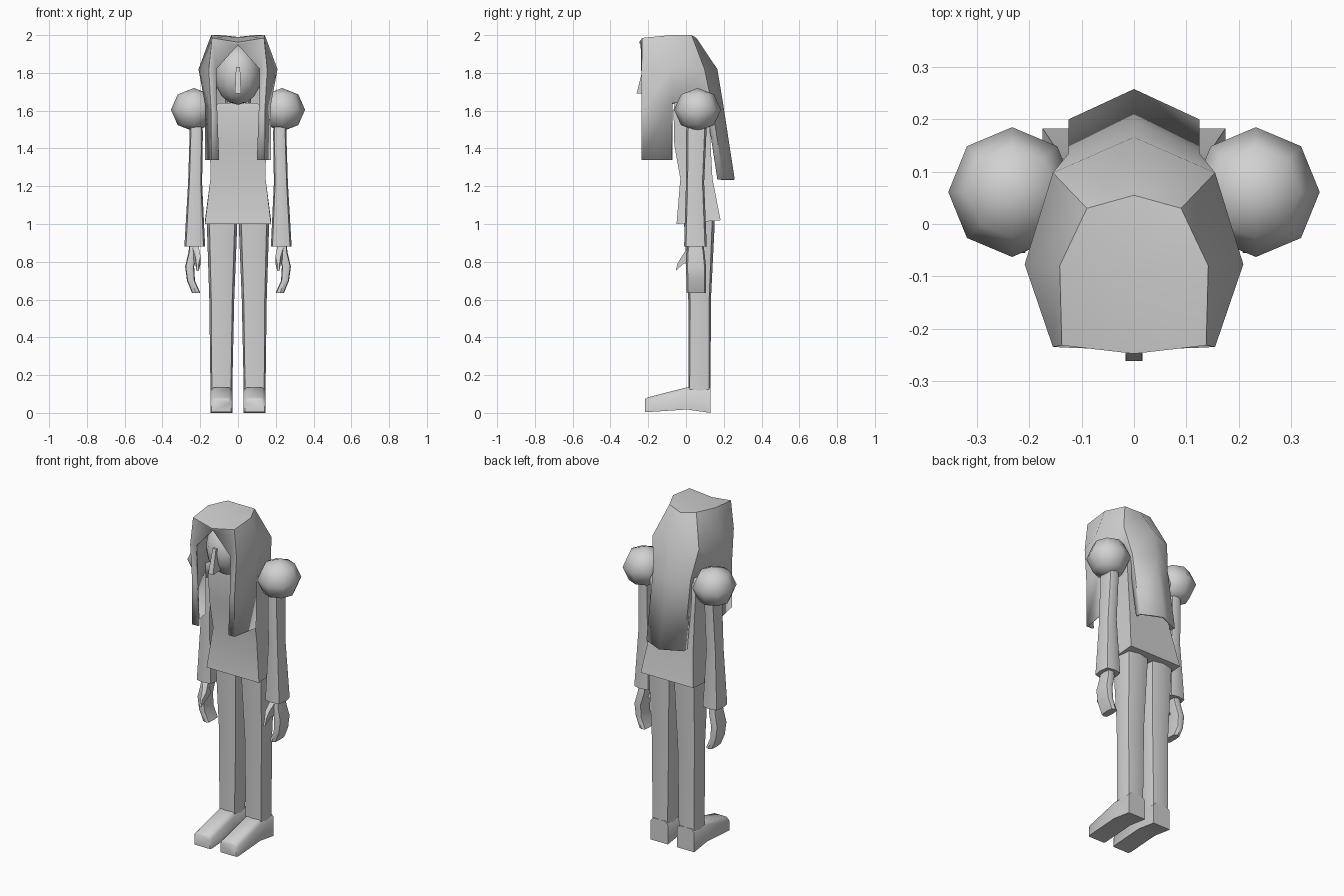
import bpy, bmesh, math
from mathutils import Vector

cube = bpy.data.objects.get("Cube")
if cube:
    bpy.data.objects.remove(cube, do_unlink=True)

GREY = (0.64, 0.64, 0.64, 1.0)
mat = bpy.data.materials.new("plain grey")
mat.use_nodes = True
mat.diffuse_color = GREY
bsdf = mat.node_tree.nodes["Principled BSDF"]
bsdf.inputs["Base Color"].default_value = GREY
bsdf.inputs["Roughness"].default_value = 0.8


def finish(name, bm, angle=50, mirror=False):
    """Turn a bmesh into a shaded object, optionally mirrored across x."""
    bmesh.ops.recalc_face_normals(bm, faces=bm.faces)
    me = bpy.data.meshes.new(name)
    bm.to_mesh(me)
    bm.free()
    me.materials.append(mat)
    ob = bpy.data.objects.new(name, me)
    bpy.context.collection.objects.link(ob)
    if mirror:
        ob.modifiers.new("Mirror", "MIRROR").merge_threshold = 0.002
    bpy.ops.object.select_all(action="DESELECT")
    ob.select_set(True)
    bpy.context.view_layer.objects.active = ob
    bpy.ops.object.shade_smooth_by_angle(angle=math.radians(angle))
    return ob


def ring(x0, x1, y0, y1, z, n=8, square=0.7):
    """Rounded loop that fills the given x and y range; lower square is boxier."""
    pts = []
    for i in range(n):
        a = math.tau * i / n
        c, s = math.cos(a), math.sin(a)
        px = math.copysign(abs(c) ** square, c) if abs(c) > 1e-6 else 0
        py = math.copysign(abs(s) ** square, s) if abs(s) > 1e-6 else 0
        pts.append(((x0 + x1) / 2 + px * (x1 - x0) / 2,
                    (y0 + y1) / 2 + py * (y1 - y0) / 2, z))
    return pts


def box_ring(x0, x1, y0, y1, z_front, z_back):
    return [(x0, y0, z_front), (x1, y0, z_front), (x1, y1, z_back), (x0, y1, z_back)]


def loft(name, rings, angle=50, mirror=False):
    """Skin a closed solid through rings of equal point count."""
    bm = bmesh.new()
    loops = [[bm.verts.new(p) for p in r] for r in rings]
    n = len(loops[0])
    for a, b in zip(loops, loops[1:]):
        for i in range(n):
            j = (i + 1) % n
            bm.faces.new((a[i], a[j], b[j], b[i]))
    bm.faces.new(loops[0])
    bm.faces.new(loops[-1])
    return finish(name, bm, angle, mirror)


def ball(name, centre, size, seg, rings, mirror=False):
    bm = bmesh.new()
    bmesh.ops.create_uvsphere(bm, u_segments=seg, v_segments=rings, radius=1)
    for v in bm.verts:
        v.co = Vector(centre) + v.co * Vector(size)
    return finish(name, bm, 80, mirror)


# Legs
loft("legs", [
    ring(0.030, 0.146, 0.012, 0.130, 0.06, square=0.4),
    ring(0.030, 0.146, 0.012, 0.130, 0.14, square=0.4),
    ring(0.020, 0.152, 0.012, 0.132, 0.60, square=0.5),
    ring(0.004, 0.165, -0.010, 0.152, 1.00, square=0.55),
    ring(0.004, 0.165, -0.010, 0.152, 1.06, square=0.55),
], mirror=True)

# Feet: cross-sections from toe to heel (y, bottom, top)
foot = []
for y, low, high, inset in [(-0.217, 0.004, 0.072, 0.006), (-0.205, 0.004, 0.082, 0),
                            (0.005, 0.018, 0.135, 0), (0.13, 0.0, 0.135, 0)]:
    a, b, c = 0.030 + inset, 0.146 - inset, 0.018
    foot.append([(a, y, low), (b, y, low), (b, y, high - c),
                 (b - c, y, high), (a + c, y, high), (a, y, high - c)])
loft("feet", foot, mirror=True)

# Tunic with a flared hem
loft("tunic", [
    box_ring(-0.175, 0.175, -0.05, 0.183, 1.0, 1.02),
    box_ring(-0.146, 0.146, -0.03, 0.14, 1.24, 1.24),
    box_ring(-0.148, 0.148, -0.062, 0.13, 1.42, 1.42),
    box_ring(-0.155, 0.155, -0.066, 0.125, 1.60, 1.60),
    box_ring(-0.10, 0.10, -0.06, 0.10, 1.64, 1.64),
], angle=40)

# Neck
loft("neck", [ring(-0.07, 0.07, -0.06, 0.07, 1.60), ring(-0.07, 0.07, -0.06, 0.07, 1.70)])

# Puffed shoulders
ball("shoulder_puffs", (0.233, 0.061, 1.605), (0.122, 0.124, 0.115), 8, 4, mirror=True)

# Sleeves flaring to the cuffs
loft("sleeves", [
    ring(0.174, 0.284, -0.010, 0.110, 0.88, square=0.5),
    ring(0.190, 0.264, 0.000, 0.096, 1.22, square=0.6),
    ring(0.186, 0.256, 0.000, 0.108, 1.48, square=0.6),
    ring(0.190, 0.255, 0.010, 0.110, 1.58, square=0.6),
], mirror=True)

# Cupped hands
loft("hands", [
    ring(0.200, 0.244, 0.004, 0.106, 0.636, square=0.5),
    ring(0.228, 0.270, 0.002, 0.106, 0.70, square=0.5),
    ring(0.232, 0.280, 0.000, 0.106, 0.775, square=0.5),
    ring(0.212, 0.262, 0.004, 0.098, 0.85, square=0.5),
    ring(0.212, 0.255, 0.015, 0.088, 0.92, square=0.5),
], mirror=True)

# Thumbs
loft("thumbs", [
    [(0.208, -0.055, 0.752), (0.220, -0.055, 0.752), (0.220, -0.045, 0.79), (0.208, -0.045, 0.79)],
    [(0.198, -0.012, 0.79), (0.226, -0.012, 0.79), (0.226, -0.022, 0.83), (0.198, -0.022, 0.83)],
    [(0.210, 0.04, 0.80), (0.245, 0.04, 0.80), (0.245, 0.02, 0.89), (0.210, 0.02, 0.89)],
], mirror=True)

# Head
ball("head", (0, -0.085, 1.79), (0.124, 0.137, 0.158), 12, 8)

# Nose wedge
loft("nose", [
    box_ring(-0.016, 0.016, -0.262, -0.19, 1.69, 1.69),
    box_ring(-0.011, 0.011, -0.226, -0.19, 1.83, 1.83),
], angle=20)

# Hair: left half of a shell, mirrored and thickened inward
P = {
    "top_back": (0, 0.055, 1.985), "top_back_side": (0.09, 0.03, 2.0),
    "top_side": (0.142, -0.08, 2.0), "top_front": (0.138, -0.232, 1.985),
    "top_mid": (0, -0.09, 1.99), "peak": (0, -0.248, 1.962),
    "mid_back": (0, 0.166, 1.82), "mid_back_side": (0.155, 0.098, 1.82),
    "mid_side": (0.209, -0.077, 1.82), "mid_front": (0.155, -0.235, 1.82),
    "mid_inner": (0.115, -0.237, 1.82), "arch": (0, -0.240, 1.948),
    "low_back": (0, 0.196, 1.64), "low_back_side": (0.125, 0.135, 1.64),
    "low_edge": (0.125, 0.105, 1.64), "low_side": (0.176, -0.073, 1.64),
    "low_front": (0.142, -0.235, 1.60), "low_inner": (0.110, -0.235, 1.60),
    "lock_side": (0.174, -0.075, 1.34), "lock_front": (0.142, -0.235, 1.34),
    "lock_inner": (0.100, -0.235, 1.34),
    "tail_back": (0, 0.258, 1.235), "tail_side": (0.125, 0.200, 1.235),
    "tail_edge": (0.125, 0.166, 1.235),
}
FACES = [
    # crown
    "top_mid top_back top_back_side top_side", "top_mid top_side top_front peak",
    # back and side of the skull
    "top_back mid_back mid_back_side top_back_side",
    "top_back_side mid_back_side mid_side top_side",
    "top_side mid_side mid_front top_front",
    "top_front mid_front mid_inner", "top_front mid_inner arch peak",
    "mid_back low_back low_back_side mid_back_side",
    "mid_back_side low_back_side low_edge", "mid_back_side low_edge low_side mid_side",
    "mid_side low_side low_front mid_front", "mid_front low_front low_inner mid_inner",
    # front locks
    "low_side lock_side lock_front low_front", "low_front lock_front lock_inner low_inner",
    # tail down the back
    "low_back tail_back tail_side low_back_side",
    "low_back_side tail_side tail_edge low_edge",
]
bm = bmesh.new()
verts = {k: bm.verts.new(p) for k, p in P.items()}
for f in FACES:
    bm.faces.new([verts[k] for k in f.split()])
hair = finish("hair", bm, 42, mirror=True)
# Make sure the open shell faces outward so that it thickens inward
if sum((p.center - Vector((0, -0.05, 1.75))).dot(p.normal) * p.area for p in hair.data.polygons) < 0:
    hair.data.flip_normals()
solid = hair.modifiers.new("Solidify", "SOLIDIFY")
solid.thickness = 0.012
solid.offset = -1
